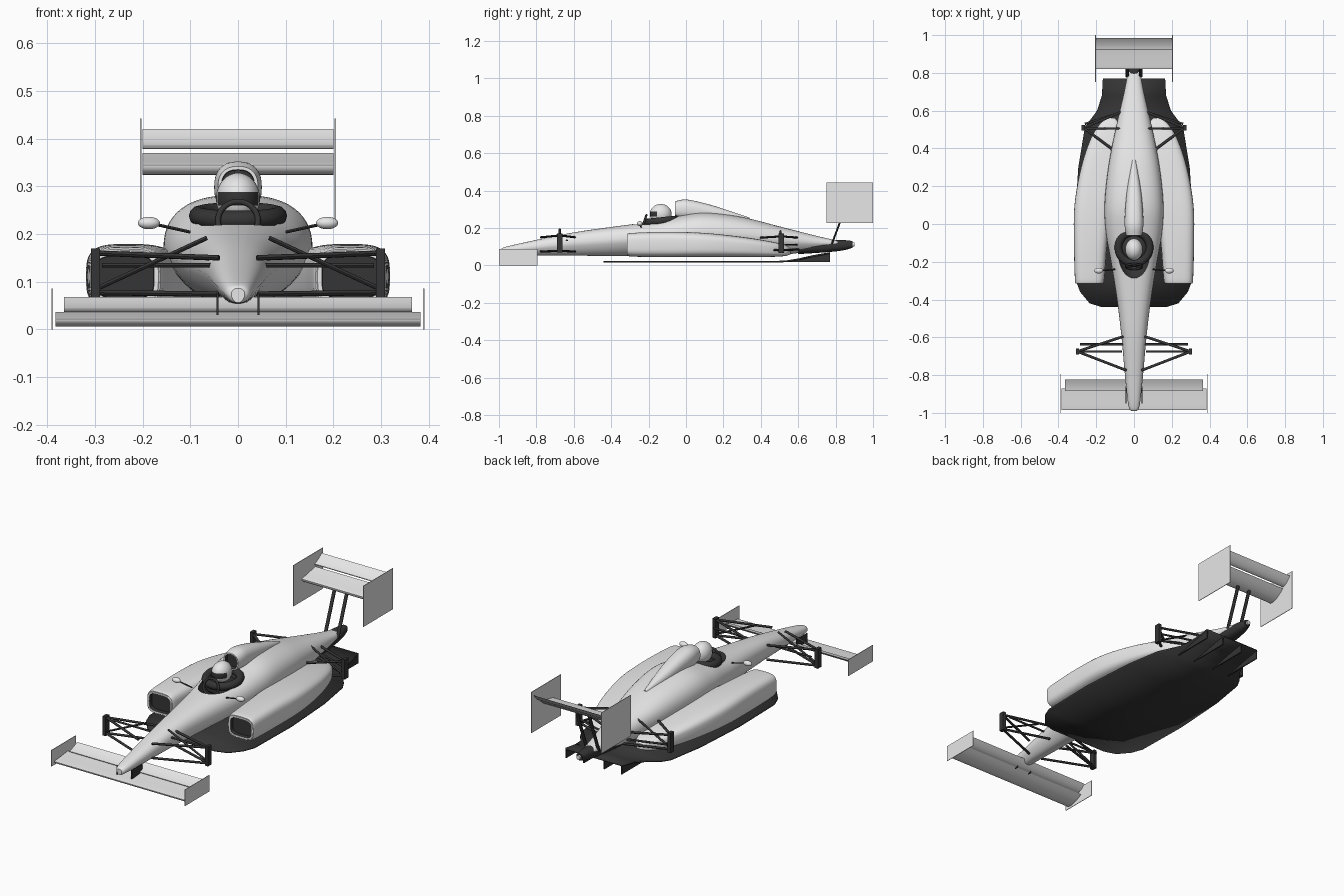
import bpy, bmesh
from math import cos, sin, pi, radians, sqrt
from mathutils import Vector, Matrix

if "Cube" in bpy.data.objects:
    bpy.data.objects.remove(bpy.data.objects["Cube"])


def material(name, value):
    m = bpy.data.materials.new(name)
    m.use_nodes = True
    colour = (value, value, value, 1)
    m.diffuse_color = colour
    m.node_tree.nodes["Principled BSDF"].inputs["Base Color"].default_value = colour
    return m


MATS = [material("light grey", 0.8), material("charcoal", 0.035)]
LIGHT, DARK = 0, 1
SIDES = (("left", 1), ("right", -1))
parts = []


def finish(name, bm, mat=None):
    bmesh.ops.recalc_face_normals(bm, faces=bm.faces)
    if mat is not None:
        for f in bm.faces:
            f.material_index = mat
    me = bpy.data.meshes.new(name)
    bm.to_mesh(me)
    bm.free()
    for m in MATS:
        me.materials.append(m)
    ob = bpy.data.objects.new(name, me)
    bpy.context.collection.objects.link(ob)
    parts.append(ob)
    return ob


def spline(stations, steps):
    """Catmull-Rom rows through the given stations."""
    rows = [Vector(s) for s in stations]
    rows = [rows[0]] + rows + [rows[-1]]
    out = []
    for a, b, c, d in zip(rows, rows[1:], rows[2:], rows[3:]):
        for i in range(steps):
            t = i / steps
            out.append(b + (c - a) * (t / 2) + (a * 2 - b * 5 + c * 4 - d) * (t * t / 2)
                       + (b * 3 - a - c * 3 + d) * (t ** 3 / 2))
    return out + [rows[-1]]


def loft(name, stations, power=2.4, taper=0.0, mat=LIGHT, intake=0.0, sx=1, sides=40):
    """Superellipse sections; a station is (y, centre x, half width, bottom, top)."""
    bm = bmesh.new()
    rings = []
    for y, cx, hw, zb, zt in spline(stations, 6):
        ring = []
        for k in range(sides):
            c, s = cos(2 * pi * k / sides), sin(2 * pi * k / sides)
            u = abs(c) ** (2 / power) * (1 if c > 0 else -1)
            v = abs(s) ** (2 / power) * (1 if s > 0 else -1)
            x = cx + hw * u * (1 + taper * min(v, 0))
            ring.append(bm.verts.new((sx * x, y, (zb + zt) / 2 + v * (zt - zb) / 2)))
        rings.append(ring)
    for a, b in zip(rings, rings[1:]):
        for k in range(sides):
            j = (k + 1) % sides
            bm.faces.new((a[k], a[j], b[j], b[k]))
    front = bm.faces.new(rings[0])
    bm.faces.new(rings[-1])
    for f in bm.faces:
        f.material_index = mat
    if intake:
        # recessed dark mouth in the front face
        bm.normal_update()
        bmesh.ops.inset_region(bm, faces=[front], thickness=intake)
        res = bmesh.ops.inset_region(bm, faces=[front], thickness=0.001)
        bmesh.ops.translate(bm, verts=front.verts, vec=(0, 0.02, 0))
        for f in res["faces"] + [front]:
            f.material_index = DARK
    return finish(name, bm)


def box(name, lo, hi, mat):
    bm = bmesh.new()
    lo, hi = Vector(lo), Vector(hi)
    bmesh.ops.create_cube(bm, size=1, matrix=Matrix.Translation((lo + hi) / 2)
                          @ Matrix.Diagonal((*(hi - lo), 1)))
    return finish(name, bm, mat)


def ellipsoid(name, centre, radii, mat):
    bm = bmesh.new()
    bmesh.ops.create_uvsphere(bm, u_segments=36, v_segments=24, radius=1)
    bmesh.ops.transform(bm, verts=bm.verts,
                        matrix=Matrix.Translation(centre) @ Matrix.Diagonal((*radii, 1)))
    return finish(name, bm, mat)


def rod(name, a, b, r=0.005, flat=1.0, mat=DARK):
    a, b = Vector(a), Vector(b)
    bm = bmesh.new()
    bmesh.ops.create_cone(bm, cap_ends=True, segments=12, radius1=r, radius2=r, depth=(b - a).length)
    bmesh.ops.scale(bm, verts=bm.verts, vec=(1, flat, 1))
    turn = (b - a).to_track_quat('Z', 'Y').to_matrix().to_4x4()
    bmesh.ops.transform(bm, verts=bm.verts, matrix=Matrix.Translation((a + b) / 2) @ turn)
    return finish(name, bm, mat)


def prism(name, profile, x0, x1, mat):
    """Extrude a (y, z) outline sideways."""
    bm = bmesh.new()
    f = bm.faces.new([bm.verts.new((x0, y, z)) for y, z in profile])
    res = bmesh.ops.extrude_face_region(bm, geom=[f])
    moved = [v for v in res["geom"] if isinstance(v, bmesh.types.BMVert)]
    bmesh.ops.translate(bm, verts=moved, vec=(x1 - x0, 0, 0))
    return finish(name, bm, mat)


def wing(name, hw, y0, y1, z0, z1, belly):
    """Inverted aerofoil with a concave top and a rounded underside."""
    top, low = [], []
    for i in range(17):
        s = (i / 16) ** 2
        y, z = y0 + (y1 - y0) * s, z0 + (z1 - z0) * s ** 1.6
        t = belly * 2.6 * sqrt(s) * (1 - s)
        top.append((y, z + t * 0.2))
        low.append((y, z - t))
    return prism(name, top + low[-2:0:-1], -hw, hw, LIGHT)


def ring(name, centre, major, minor, tilt):
    bpy.ops.mesh.primitive_torus_add(location=centre, rotation=(tilt, 0, 0), major_radius=major,
                                     minor_radius=minor, major_segments=40, minor_segments=12)
    ob = bpy.context.object
    ob.name = name
    ob.data.materials.append(MATS[DARK])
    parts.append(ob)
    return ob


# Body shell with a carved cockpit
body = loft("body", [
    (-0.99, 0, 0.014, 0.056, 0.086), (-0.96, 0, 0.03, 0.054, 0.1), (-0.8, 0, 0.048, 0.053, 0.136),
    (-0.6, 0, 0.066, 0.052, 0.176), (-0.4, 0, 0.09, 0.05, 0.205), (-0.2, 0, 0.122, 0.05, 0.232),
    (-0.05, 0, 0.148, 0.05, 0.262), (0.1, 0, 0.156, 0.05, 0.282), (0.3, 0, 0.136, 0.05, 0.258),
    (0.5, 0, 0.098, 0.055, 0.208), (0.7, 0, 0.052, 0.08, 0.157), (0.82, 0, 0.03, 0.1, 0.13)],
    power=2.5, taper=0.3, sides=56)
cutter = ellipsoid("cockpit_cutter", (0, -0.16, 0.25), (0.088, 0.135, 0.09), DARK)
cutter.hide_render = True
cut = body.modifiers.new("cockpit", 'BOOLEAN')
cut.operation, cut.solver, cut.object = 'DIFFERENCE', 'EXACT', cutter
bpy.context.view_layer.objects.active = body
bpy.ops.object.modifier_apply(modifier=cut.name)
parts.remove(cutter)
bpy.data.objects.remove(cutter)

# Engine air intake above the driver
loft("airbox", [
    (-0.06, 0, 0.042, 0.255, 0.342), (0.0, 0, 0.05, 0.245, 0.352), (0.1, 0, 0.045, 0.24, 0.332),
    (0.2, 0, 0.034, 0.23, 0.302), (0.34, 0, 0.01, 0.22, 0.255)], intake=0.007)

# Driver, headrest and steering wheel
helmet = ellipsoid("helmet", (0, -0.135, 0.274), (0.046, 0.058, 0.054), LIGHT)
for p in helmet.data.polygons:
    if -0.012 < p.center.z - 0.274 < 0.017 and p.center.y < -0.15:
        p.material_index = DARK
ellipsoid("driver_torso", (0, -0.13, 0.2), (0.085, 0.08, 0.045), DARK)
ring("headrest", (0, -0.125, 0.238), 0.083, 0.02, radians(6))
ring("steering_wheel", (0, -0.225, 0.228), 0.042, 0.006, radians(72))

# Floor with a rising diffuser
bm = bmesh.new()
rows = [[bm.verts.new((s * hw, y, z)) for s in (-1, 1)] for y, hw, z in [
    (-0.44, 0.17, 0.02), (-0.42, 0.235, 0.02), (-0.36, 0.285, 0.02), (-0.3, 0.308, 0.02),
    (0, 0.314, 0.02), (0.3, 0.295, 0.02), (0.5, 0.262, 0.02), (0.54, 0.24, 0.022),
    (0.6, 0.195, 0.032), (0.68, 0.17, 0.05), (0.77, 0.165, 0.066)]]
for a, b in zip(rows, rows[1:]):
    bm.faces.new((a[0], a[1], b[1], b[0]))
floor = finish("floor", bm, DARK)
thick = floor.modifiers.new("thickness", 'SOLIDIFY')
thick.thickness, thick.offset = 0.009, 0
for i, x in enumerate((-0.162, -0.06, 0.06, 0.162)):
    prism(f"diffuser_fence_{i + 1}", [(0.54, 0.018), (0.77, 0.018), (0.77, 0.066)],
          x - 0.003, x + 0.003, DARK)

# Gearbox and tail light
loft("gearbox", [(0.6, 0, 0.05, 0.06, 0.13), (0.75, 0, 0.04, 0.07, 0.135),
                 (0.84, 0, 0.03, 0.08, 0.135), (0.89, 0, 0.018, 0.094, 0.13)], mat=DARK, sides=24)
rod("tail_light", (0, 0.88, 0.112), (0, 0.9, 0.112), 0.011, mat=LIGHT)

# Wings
wing("front_wing", 0.383, -0.985, -0.872, 0.022, 0.036, 0.018)
wing("front_flap", 0.365, -0.885, -0.822, 0.043, 0.068, 0.009)
wing("rear_wing", 0.2, 0.82, 0.93, 0.345, 0.37, 0.024)
wing("rear_flap", 0.2, 0.925, 0.985, 0.385, 0.42, 0.01)


def arm(name, sx, a, b, r=0.006, flat=0.8):
    rod(name, (sx * a[0], a[1], a[2]), (sx * b[0], b[1], b[2]), r, flat)


for side, s in SIDES:
    # Wing end plates and mounts
    box(f"front_end_plate_{side}", (s * 0.39 - 0.0015, -1, 0), (s * 0.39 + 0.0015, -0.795, 0.086), LIGHT)
    box(f"rear_end_plate_{side}", (s * 0.204 - 0.0015, 0.752, 0.226), (s * 0.204 + 0.0015, 1, 0.442), LIGHT)
    box(f"nose_mount_{side}", (s * 0.043 - 0.002, -0.95, 0.03), (s * 0.043 + 0.002, -0.86, 0.076), DARK)
    arm(f"rear_wing_stay_{side}", s, (0.036, 0.78, 0.115), (0.036, 0.868, 0.35), 0.01, 0.5)

    # Sidepod with radiator mouth
    loft(f"sidepod_{side}", [
        (-0.315, 0.237, 0.07, 0.056, 0.164), (-0.29, 0.235, 0.078, 0.047, 0.173),
        (-0.1, 0.23, 0.088, 0.044, 0.179), (0.1, 0.215, 0.1, 0.044, 0.173),
        (0.3, 0.18, 0.1, 0.044, 0.152), (0.45, 0.148, 0.082, 0.045, 0.128),
        (0.53, 0.13, 0.05, 0.05, 0.108), (0.56, 0.12, 0.02, 0.06, 0.09)],
        power=3.6, intake=0.009, sx=s)

    # Mirror
    ellipsoid(f"mirror_{side}", (s * 0.187, -0.247, 0.223), (0.023, 0.015, 0.013), LIGHT)
    arm(f"mirror_stalk_{side}", s, (0.1, -0.24, 0.204), (0.172, -0.247, 0.22), 0.004)

    # Front suspension
    box(f"front_upright_{side}", (s * 0.299 - 0.009, -0.69, 0.068), (s * 0.299 + 0.009, -0.66, 0.17), DARK)
    for level, z_out, z_in in (("upper", 0.16, 0.15), ("lower", 0.077, 0.074)):
        for way, y, x in (("fore", -0.775, 0.04), ("aft", -0.595, 0.055)):
            arm(f"front_{level}_arm_{way}_{side}", s, (0.3, -0.675, z_out), (x, y, z_in), 0.007)
    arm(f"front_push_rod_{side}", s, (0.29, -0.675, 0.088), (0.065, -0.675, 0.192))
    arm(f"steering_rod_{side}", s, (0.285, -0.637, 0.134), (0.05, -0.637, 0.134))

    # Rear suspension
    box(f"rear_upright_{side}", (s * 0.268 - 0.009, 0.495, 0.066), (s * 0.268 + 0.009, 0.525, 0.17), DARK)
    for level, z_out, z_in in (("upper", 0.155, 0.148), ("lower", 0.08, 0.085)):
        for way, y, x in (("fore", 0.4, 0.12), ("aft", 0.6, 0.05)):
            arm(f"rear_{level}_arm_{way}_{side}", s, (0.268, 0.51, z_out), (x, y, z_in), 0.007)
    arm(f"rear_push_rod_{side}", s, (0.26, 0.505, 0.085), (0.07, 0.505, 0.185))
    arm(f"drive_shaft_{side}", s, (0.26, 0.53, 0.11), (0.04, 0.6, 0.11))

# Smooth shading with crisp edges
bpy.ops.object.select_all(action='DESELECT')
for ob in parts:
    ob.select_set(True)
bpy.context.view_layer.objects.active = body
bpy.ops.object.shade_smooth_by_angle(angle=radians(35))
